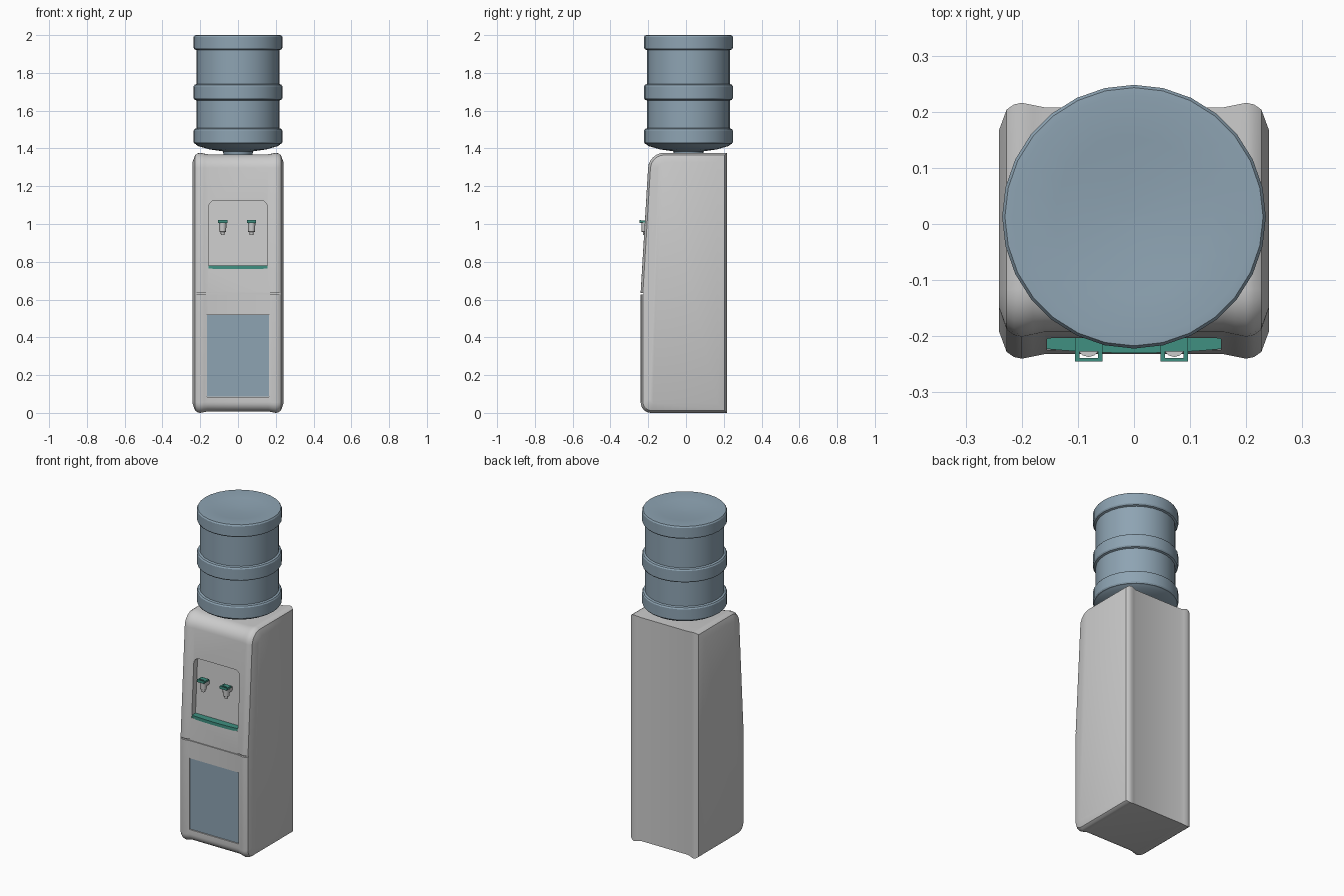
import bpy, bmesh
from math import pi, cos, sin, radians
from mathutils import Vector

if "Cube" in bpy.data.objects:
    bpy.data.objects.remove(bpy.data.objects["Cube"])


def material(name, rgb):
    m = bpy.data.materials.new(name)
    m.diffuse_color = (*rgb, 1)
    m.use_nodes = True
    m.node_tree.nodes["Principled BSDF"].inputs["Base Color"].default_value = m.diffuse_color
    return m


BLUE = material("blue_plastic", (0.27, 0.37, 0.45))
TEAL = material("teal_plastic", (0.05, 0.28, 0.22))


def finish(bm, name, mat=None, smooth=True):
    bmesh.ops.recalc_face_normals(bm, faces=bm.faces)
    me = bpy.data.meshes.new(name)
    bm.to_mesh(me)
    bm.free()
    ob = bpy.data.objects.new(name, me)
    bpy.context.collection.objects.link(ob)
    if mat:
        me.materials.append(mat)
    if smooth:
        shade(ob)
    return ob


def shade(ob):
    bpy.ops.object.select_all(action='DESELECT')
    bpy.context.view_layer.objects.active = ob
    ob.select_set(True)
    bpy.ops.object.shade_smooth_by_angle(angle=radians(30))


def loft(rings, name, mat=None, smooth=True):
    """Skin closed rings of points and cap both ends."""
    bm = bmesh.new()
    vs = [[bm.verts.new(p) for p in r] for r in rings]
    n = len(vs[0])
    for a, b in zip(vs, vs[1:]):
        for i in range(n):
            j = (i + 1) % n
            bm.faces.new((a[i], a[j], b[j], b[i]))
    bm.faces.new(vs[0])
    bm.faces.new(vs[-1])
    return finish(bm, name, mat, smooth)


def rounded(corners, n=6):
    """2D outline from (u, v, fillet) corners."""
    out = []
    for i, (u, v, r) in enumerate(corners):
        p = Vector((u, v))
        if r == 0:
            out.append(p)
            continue
        a = p + (Vector(corners[i - 1][:2]) - p).normalized() * r
        b = p + (Vector(corners[(i + 1) % len(corners)][:2]) - p).normalized() * r
        for k in range(n + 1):
            t = k / n
            # blend of arc-like conic weights
            w0, w1, w2 = (1 - t) ** 2, 1.414 * t * (1 - t), t * t
            out.append((a * w0 + p * w1 + b * w2) / (w0 + w1 + w2))
    return out


def box(name, x0, x1, y0, y1, z0, z1, mat=None):
    ring = [(x0, y0), (x1, y0), (x1, y1), (x0, y1)]
    return loft([[(x, y, z) for x, y in ring] for z in (z0, z1)], name, mat, False)


def lathe(name, profile, cx, cy, seg, mat=None):
    rings = [[(cx + r * cos(2 * pi * i / seg), cy + r * sin(2 * pi * i / seg), z)
              for i in range(seg)] for r, z in profile]
    return loft(rings, name, mat)


def cut(ob, cutter):
    m = ob.modifiers.new("cut", 'BOOLEAN')
    m.operation, m.solver, m.object = 'DIFFERENCE', 'EXACT', cutter
    bpy.context.view_layer.objects.active = ob
    bpy.ops.object.modifier_apply(modifier=m.name)
    bpy.data.objects.remove(cutter)


def front_y(z):
    """Front surface of the cabinet at its middle."""
    return -0.232 + max(0, z - 0.64) * 0.0606


# Cabinet: side profile lofted across x, inset per station
def side_profile(d):
    k = max(0.25, 1 - d / 0.08)
    return rounded([(-0.24 + d, d, 0.055 * k), (-0.24 + d, 0.64, 0),
                    (-0.196 + d, 1.377 - d, 0.08 * k),
                    (0.216 - d, 1.377 - d, 0), (0.216 - d, d, 0)])


half = [(0.16, 0.008), (0.18, 0.004), (0.2, 0), (0.214, 0.003), (0.227, 0.012), (0.241, 0.05)]
stations = [(-x, d) for x, d in reversed(half)] + half
cabinet = loft([[(x, p.x, p.y) for p in side_profile(d)] for x, d in stations],
               "cabinet", smooth=False)

# Dispensing recess with a sloped back wall
outline = rounded([(-0.155, 0.765, 0), (0.155, 0.765, 0),
                   (0.155, 1.125, 0.035), (-0.155, 1.125, 0.035)])
cut(cabinet, loft([[(p.x, -0.35, p.y) for p in outline],
                   [(p.x, front_y(p.y) + 0.036, p.y) for p in outline]],
                  "recess_cutter", smooth=False))
# Door seam and window pocket
cut(cabinet, box("seam_cutter", -0.3, 0.3, -0.3, -0.226, 0.627, 0.636))
cut(cabinet, box("window_cutter", -0.165, 0.165, -0.3, -0.222, 0.085, 0.52))
shade(cabinet)

# Door window panel
box("door_window", -0.164, 0.164, -0.226, -0.221, 0.086, 0.519, BLUE)

# Drip tray with bowed front
arc = [(-0.163 + 0.326 * i / 10, -0.222 - 0.008 * (1 - (i / 5 - 1) ** 2)) for i in range(11)]
tray_plan = arc + [(0.163, -0.187), (-0.163, -0.187)]
loft([[(x, y, z) for x, y in tray_plan] for z in (0.762, 0.781)], "drip_tray", TEAL)

# Taps: stem, spout and framed lever
for side, cx in (("left", -0.081), ("right", 0.072)):
    box(side + "_tap_stem", cx - 0.012, cx + 0.012, -0.215, -0.17, 0.975, 1.0)
    lathe(side + "_tap_spout", [(0.01, 0.942), (0.011, 0.957), (0.018, 0.959), (0.02, 1.007)],
          cx, -0.217, 12)
    for i, s in enumerate((-1, 1)):
        x = cx + s * 0.0205
        box(f"{side}_lever_arm_{i}", x - 0.004, x + 0.004, -0.239, -0.2, 1.007, 1.019, TEAL)
    box(side + "_lever_front", cx - 0.0245, cx + 0.0245, -0.245, -0.239, 1.005, 1.021, TEAL)
    box(side + "_lever_bridge", cx - 0.0165, cx + 0.0165, -0.227, -0.2, 1.007, 1.018, TEAL)

# Water bottle with three hoops and a dished top
profile = [(0.075, 1.36), (0.08, 1.385), (0.15, 1.395), (0.21, 1.412), (0.226, 1.422)]
for z0, z1 in ((1.425, 1.503), (1.658, 1.737), (1.924, 1.999)):
    profile += [(0.219, z0 - 0.004), (0.23, z0), (0.235, z0 + 0.008), (0.235, z1 - 0.008), (0.23, z1)]
    if z1 < 1.9:
        profile += [(0.219, z1 + 0.004)]
profile += [(0.215, 2.0), (0.14, 1.993), (0.07, 1.987), (0.01, 1.985)]
lathe("water_bottle", profile, 0, 0.013, 28, BLUE)
